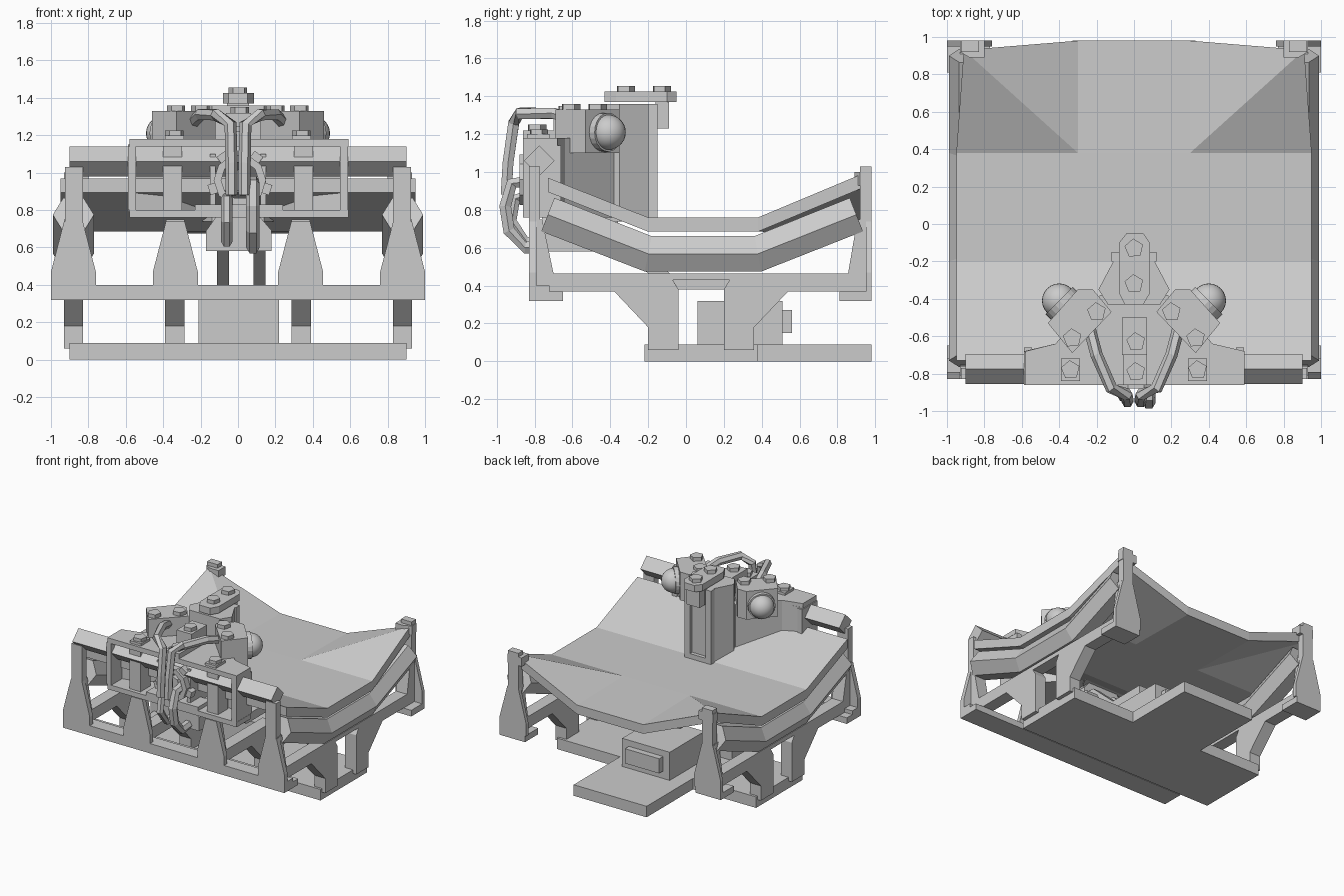
import bpy, math
from mathutils import Vector

if "Cube" in bpy.data.objects:
    bpy.data.objects.remove(bpy.data.objects["Cube"])


def mesh(name, verts, faces):
    me = bpy.data.meshes.new(name)
    me.from_pydata(verts, [], faces)
    me.validate()
    ob = bpy.data.objects.new(name, me)
    bpy.context.collection.objects.link(ob)
    # consistent outward normals
    bpy.context.view_layer.objects.active = ob
    ob.select_set(True)
    bpy.ops.object.mode_set(mode='EDIT')
    bpy.ops.mesh.select_all(action='SELECT')
    bpy.ops.mesh.normals_make_consistent(inside=False)
    bpy.ops.object.mode_set(mode='OBJECT')
    ob.select_set(False)
    return ob


def prism(name, pts, axis, a, b):
    """Extrude a 2D outline along an axis (x: pts are y,z; y: x,z; z: x,y)."""
    def put(p, t):
        return {'x': (t, p[0], p[1]), 'y': (p[0], t, p[1]), 'z': (p[0], p[1], t)}[axis]
    n = len(pts)
    v = [put(p, a) for p in pts] + [put(p, b) for p in pts]
    f = [list(range(n)), list(range(n, 2 * n))]
    f += [[i, (i + 1) % n, n + (i + 1) % n, n + i] for i in range(n)]
    return mesh(name, v, f)


def box(name, x0, x1, y0, y1, z0, z1):
    return prism(name, [(x0, y0), (x1, y0), (x1, y1), (x0, y1)], 'z', z0, z1)


def ngon(n, r, cx=0, cy=0, rot=0):
    return [(cx + r * math.cos(rot + i * math.tau / n), cy + r * math.sin(rot + i * math.tau / n)) for i in range(n)]


def tube(name, path, r, n=6, rot=0.0):
    """Sweep an n-sided section along a path."""
    P = [Vector(p) for p in path]
    v, f = [], []
    for i, p in enumerate(P):
        t = (P[min(i + 1, len(P) - 1)] - P[max(i - 1, 0)]).normalized()
        side = Vector((1, 0, 0))
        side = (side - t * side.dot(t)).normalized()
        up = side.cross(t)
        v += [p + side * a + up * b for a, b in ngon(n, r, rot=rot)]
    for i in range(len(P) - 1):
        for j in range(n):
            k = (j + 1) % n
            f.append([i * n + j, i * n + k, (i + 1) * n + k, (i + 1) * n + j])
    f += [list(range(n)), list(range((len(P) - 1) * n, len(P) * n))]
    return mesh(name, v, f)


def bolt(x, y, z, h=0.035):
    prism('bolt', ngon(5, 0.052, x, y, 0.4), 'z', z, z + h)


# base plate with rear tongue, and motor box
prism('base_plate', [(-.9, -.22), (.9, -.22), (.9, .38), (.33, .38), (.33, .98), (-.33, .98), (-.33, .38), (-.9, .38)],
      'z', 0, .09)
box('motor_box', -.21, .22, .06, .51, .09, .32)
box('motor_panel', -.15, .16, .51, .56, .15, .27)

# leg frames: full length at the sides, front half in the middle
front_leg = [(-.77, .465), (-.77, .37), (-.38, .37), (-.2, .18), (-.2, .06), (-.04, .06), (-.04, .38), (-.09, .465)]
side_leg = front_leg[:-1] + [(-.07, .43), (.23, .43), (.2, .38), (.2, .06), (.36, .06), (.36, .18), (.54, .37),
                             (.92, .37), (.92, .465)]
for s in (-1, 1):
    prism('side_leg_frame', side_leg, 'x', s * .83, s * .93)
    prism('middle_leg_frame', front_leg, 'x', s * .285, s * .39)
    # corner posts
    prism('front_post', [(-.83, .7), (-.77, .7), (-.77, 1.03), (-.83, 1.03)], 'x', s * .83, s * .925)
    prism('rear_post', [(.92, .37), (.98, .37), (.98, 1.03), (.92, 1.03)], 'x', s * .83, s * .925)
    box('rear_foot_bracket', s * .77, s * 1.0, .81, .98, .32, .37)
    prism('post_cap_rail', [(s * .8, .89), (s * .88, .89), (s * .93, .92), (s * .93, .98), (s * .8, .98)], 'z', .93, 1.0)

# front beam
box('front_beam', -1, 1, -.83, -.65, .32, .37)
box('front_beam_top', -1, 1, -.83, -.72, .37, .4)

# flared gussets: back plate plus central rib
for x, rear in ((-.88, 0), (-.335, 0), (.335, 0), (.88, 0), (-.88, 1), (.88, 1)):
    flare = [(x - .12, .37), (x + .12, .37), (x + .12, .47), (x + .05, .74), (x - .05, .74), (x - .12, .47)]
    a, b = ((.95, .98) if rear else (-.83, -.79))
    prism('gusset_plate', flare, 'y', a, b)
    rib = [(.96, .37), (.84, .37), (.905, .75), (.96, .75)] if rear else [(-.81, .37), (-.68, .37), (-.76, .75), (-.81, .75)]
    prism('gusset_rib', rib, 'x', x - .05, x + .05)

# bent deck sheet
rows = [(-.73, .97), (-.2, .76), (.38, .76)]
v = [(x, y, z) for y, z in rows for x in (-.95, -.3, .3, .95)]
v += [(-.91, .93, .99), (-.3, .98, .75), (.3, .98, .75), (.91, .93, .99)]
f = [[4 * r + c, 4 * r + c + 1, 4 * r + c + 5, 4 * r + c + 4] for r in range(2) for c in range(3)]
f += [[9, 10, 14, 13], [8, 9, 12], [9, 13, 12], [10, 11, 15], [10, 15, 14]]
n = len(v)
count = {}
for q in f:
    for i in range(len(q)):
        e = (q[i], q[(i + 1) % len(q)])
        count[frozenset(e)] = count.get(frozenset(e), []) + [e]
faces = f + [[i + n for i in reversed(q)] for q in f]
faces += [[e[0][0], e[0][1], e[0][1] + n, e[0][0] + n] for e in count.values() if len(e) == 1]
mesh('deck', v + [(x, y, z - .075) for x, y, z in v], faces)

# hexagonal side rails and front diamond bar
for s in (-1, 1):
    x = s * .88
    tube('side_rail', [(x, -.73, .775), (x, -.2, .568), (x, .38, .568), (x, .9, .775)], .11)
prism('front_diamond_bar', ngon(4, .08, -.775, 1.06), 'x', -.9, .9)

# front housing: floor, roof, open frame, tapering back walls
plan = [(-.58, -.86), (.59, -.86), (.59, -.68), (.42, -.64), (.18, -.38), (-.18, -.38), (-.42, -.64), (-.58, -.68)]
prism('housing_roof', plan, 'z', 1.14, 1.18)
prism('housing_floor', plan, 'z', .76, .8)
for s in (-1, 1):
    box('housing_side', s * .545, s * .588, -.86, -.66, .8, 1.14)
    prism('housing_back_wall', [(s * a, b) for a, b in
          [(.588, -.68), (.42, -.64), (.18, -.38), (.1, -.38), (.1, -.42), (.39, -.68), (.545, -.72)]], 'z', .79, 1.15)
    box('housing_post', s * .3, s * .4, -.83, -.7, .8, 1.14)
    box('inner_post', s * .12, s * .15, -.83, -.5, .8, 1.1)
    box('roof_pad', s * .29, s * .39, -.84, -.72, 1.18, 1.2)
    bolt(s * .34, -.78, 1.19)
    # angled lamp blocks with domes
    prism('lamp_block', [(s * a, b) for a, b in
          [(.46, -.53), (.33, -.69), (.12, -.47), (.22, -.35), (.3, -.35)]], 'z', 1.1, 1.33)
    bolt(s * .33, -.61, 1.33, .03)
    bolt(s * .2, -.47, 1.33, .03)
    c = Vector((s * .4, -.41, 1.21))
    bpy.ops.mesh.primitive_uv_sphere_add(segments=24, ring_count=14, radius=.092, location=c)
    bpy.context.object.name = 'lamp_dome'
    bpy.ops.object.shade_smooth_by_angle()
    d = Vector((s, 1, 0)).normalized()
    bpy.ops.mesh.primitive_cylinder_add(vertices=20, radius=.103, depth=.04, location=c - d * .02,
                                        rotation=d.to_track_quat('Z', 'Y').to_euler())
    bpy.context.object.name = 'lamp_collar'

# centre block on the roof
box('centre_step', -.06, .07, -.86, -.68, 1.14, 1.22)
box('centre_block', -.065, .07, -.7, -.5, 1.14, 1.32)
bolt(.01, -.79, 1.22, .03)
bolt(.01, -.63, 1.32, .03)

# rear column with recessed back and cap plate
prism('rear_column', [(-.1, -.18), (.1, -.18), (.19, -.35), (.14, -.43), (-.14, -.43), (-.19, -.35)], 'z', .74, 1.36)
for s in (-1, 1):
    box('column_flange', s * .07, s * .12, -.2, -.15, .74, 1.36)
box('column_flange_foot', -.1, .1, -.2, -.15, .74, .8)
box('column_hook', -.06, .06, -.16, -.09, 1.23, 1.38)
prism('column_cap', [(-.08, -.1), (-.04, -.05), (.05, -.05), (.085, -.1), (.085, -.37), (.05, -.43), (-.05, -.43),
                     (-.08, -.37)], 'z', 1.37, 1.425)
bolt(0, -.13, 1.425, .03)
bolt(0, -.32, 1.425, .03)

# front wheel ring with lugs
outer, inner = ngon(10, .14, .01, .96), ngon(10, .1, .01, .96)
for i in range(10):
    j = (i + 1) % 10
    prism('wheel_segment', [outer[i], outer[j], inner[j], inner[i]], 'y', -.88, -.78)
    if i % 2:
        a = (i + .5) * math.tau / 10
        prism('wheel_lug', ngon(4, .04, .01 + .145 * math.cos(a), .96 + .145 * math.sin(a), a + .785), 'y', -.86, -.8)
prism('wheel_hub', ngon(8, .06, .01, .96), 'y', -.86, -.45)

# hoses over the roof and looping under the front
for s in (-1, 1):
    tube('upper_hose', [(s * .24, -.55, 1.27), (s * .2, -.7, 1.31), (s * .12, -.88, 1.31), (s * .04, -.91, 1.26),
                        (s * .035, -.94, 1.05), (s * .035, -.95, .88)], .033)
tube('lower_hose', [(.08, -.83, .95), (.08, -.92, .94), (.08, -.955, .82), (.08, -.935, .69), (.08, -.85, .6),
                    (.08, -.4, .64)], .036)
tube('lower_hose', [(-.06, -.83, .88), (-.06, -.9, .86), (-.06, -.92, .74), (-.06, -.84, .63), (-.06, -.4, .66)], .03)

# bracket under the housing, with struts to the base
box('bracket_step', -.23, .24, -.86, -.7, .76, .83)
prism('bracket_block', [(-.17, .58), (.18, .58), (.18, .69), (.12, .76), (-.12, .76), (-.17, .69)], 'y', -.76, -.36)
for x in (-.08, .115):
    prism('bracket_strut', [(-.5, .6), (-.36, .6), (-.1, .38), (.24, .38), (.24, .45), (-.07, .45), (-.3, .66), (-.5, .66)],
          'x', x - .033, x + .033)
